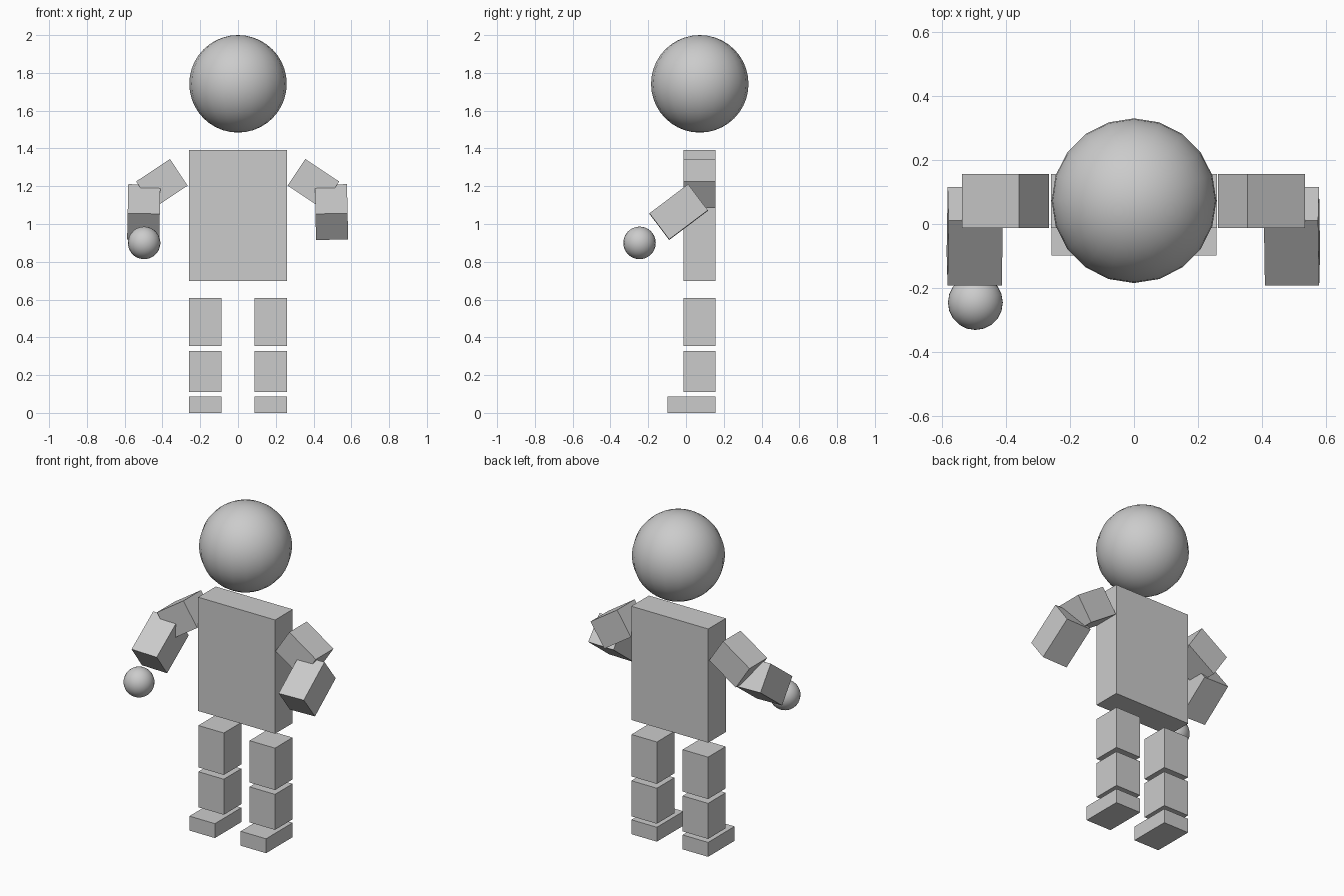
import bpy
from math import radians

if "Cube" in bpy.data.objects:
    bpy.data.objects.remove(bpy.data.objects["Cube"])

grey = bpy.data.materials.new("plain grey")
grey.diffuse_color = (0.6, 0.6, 0.6, 1)
grey.use_nodes = True
grey.node_tree.nodes["Principled BSDF"].inputs["Base Color"].default_value = grey.diffuse_color


def finish(name):
    ob = bpy.context.object
    ob.name = name
    ob.data.materials.append(grey)
    return ob


def box(name, center, size, rot=(0, 0, 0)):
    bpy.ops.mesh.primitive_cube_add(size=1, location=center,
                                    rotation=[radians(a) for a in rot])
    ob = finish(name)
    ob.scale = size
    return ob


def ball(name, center, radius):
    bpy.ops.mesh.primitive_uv_sphere_add(segments=20, ring_count=20,
                                         radius=radius, location=center)
    finish(name)
    bpy.ops.object.shade_smooth()


# Head and torso
ball("head", (0, 0.073, 1.742), 0.258)
box("torso", (0, 0.072, 1.045), (0.52, 0.17, 0.695))

for side, s in (("left", -1), ("right", 1)):
    # Leg: three separate blocks, the foot reaching forward
    x = s * 0.173
    box(side + "_thigh", (x, 0.072, 0.481), (0.172, 0.17, 0.256))
    box(side + "_shin", (x, 0.072, 0.218), (0.172, 0.17, 0.217))
    box(side + "_foot", (x, 0.029, 0.044), (0.172, 0.256, 0.088))
    # Arm: upper block slopes outward, forearm reaches forward and down
    box(side + "_upper_arm", (s * 0.401 - 0.002, 0.072, 1.214),
        (0.215, 0.17, 0.169), (0, s * 33.5, 0))
    box(side + "_forearm", (s * 0.497 - 0.002, -0.039, 1.063),
        (0.17, 0.256, 0.173), (37, -s * 1.2, 0))

# Single round hand
ball("hand", (-0.497, -0.246, 0.9), 0.086)
